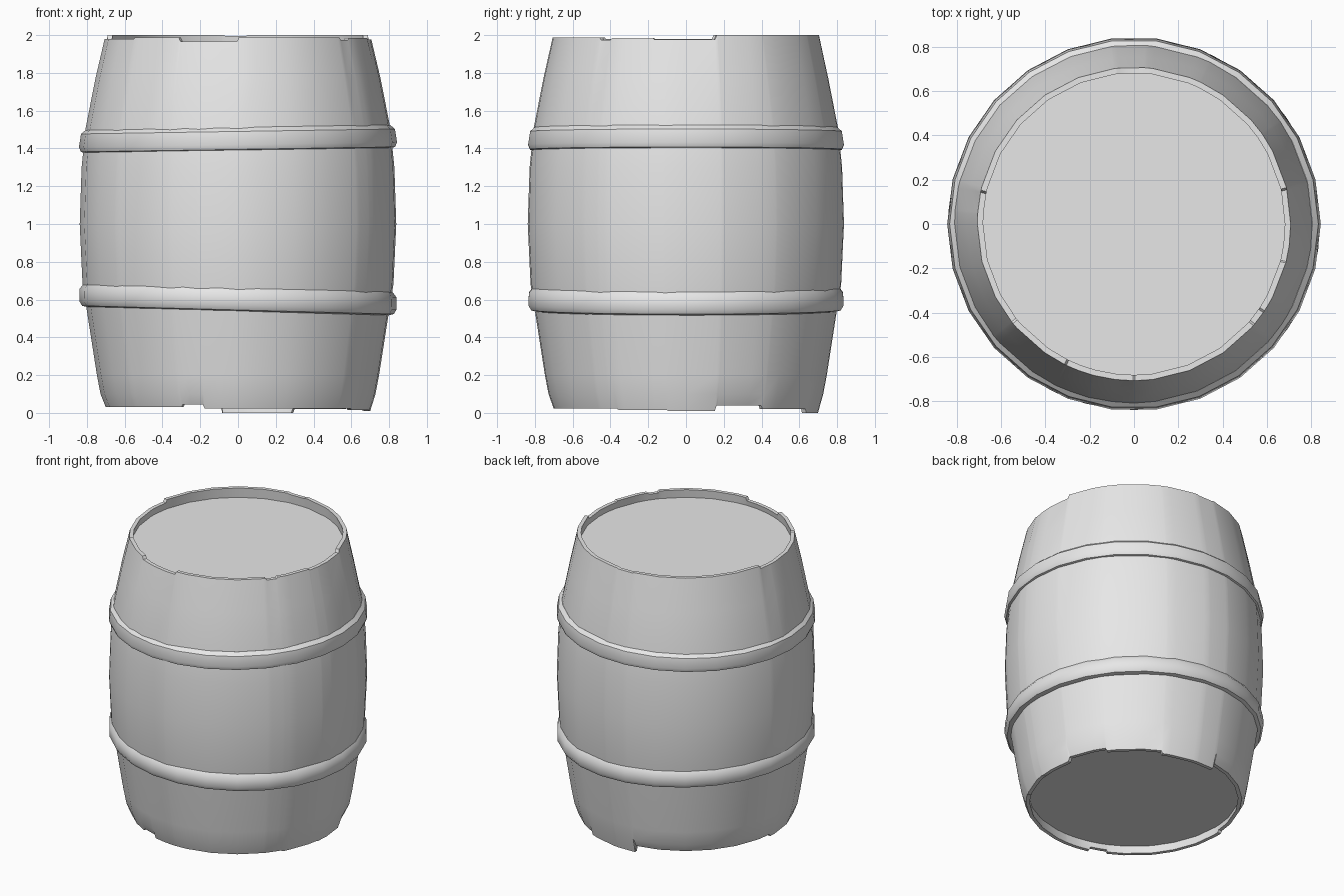
import bpy, bmesh
from math import cos, sin, radians

cube = bpy.data.objects.get("Cube")
if cube:
    bpy.data.objects.remove(cube, do_unlink=True)

grey = bpy.data.materials.new("plain grey")
grey.use_nodes = True
grey.diffuse_color = (0.8, 0.8, 0.8, 1)
grey.node_tree.nodes["Principled BSDF"].inputs["Base Color"].default_value = grey.diffuse_color

SIDES = 26
# Chipped rims: (start angle in degrees, rim height up to the next start)
TOP_CHIPS = [(0, 1.977), (13, 2.0), (86, 1.995), (96, 2.0), (168, 1.98), (219, 1.988),
             (244, 1.967), (270, 1.988), (320, 1.975), (326, 1.985), (346, 1.977)]
BOTTOM_CHIPS = [(0, 0.01), (13, 0.04), (35, 0.02), (65, 0.0), (97, 0.045), (176, 0.03),
                (245, 0.045), (255, 0.022), (329, 0.015), (352, 0.01)]


def rim_height(chips, angle):
    return [z for start, z in chips if start <= angle][-1]


def finish(name, bm):
    bmesh.ops.recalc_face_normals(bm, faces=bm.faces)
    mesh = bpy.data.meshes.new(name)
    bm.to_mesh(mesh)
    bm.free()
    mesh.materials.append(grey)
    obj = bpy.data.objects.new(name, mesh)
    bpy.context.collection.objects.link(obj)
    bpy.ops.object.select_all(action='DESELECT')
    obj.select_set(True)
    bpy.context.view_layer.objects.active = obj
    bpy.ops.object.shade_smooth_by_angle(angle=radians(35))
    return obj


def lathe(name, profile, angles, height, closed=False, capped=False):
    """Spin (radius, z) points; height(z, angle) gives each point's final z."""
    bm = bmesh.new()
    rings = [[bm.verts.new((r * cos(radians(a)), r * sin(radians(a)), height(z, a)))
              for a in angles] for r, z in profile]
    pairs = list(zip(rings, rings[1:]))
    if closed:
        pairs.append((rings[-1], rings[0]))
    n = len(angles)
    for low, high in pairs:
        for i in range(n):
            j = (i + 1) % n
            bm.faces.new((low[i], low[j], high[j], high[i]))
    if capped:
        bm.faces.new(rings[0])
        bm.faces.new(rings[-1])
    return finish(name, bm)


# Barrel body: recessed heads, thin chipped rims and bulging wall
regular = [360 * i / SIDES for i in range(SIDES)]
steps = [s + d for s, _ in TOP_CHIPS + BOTTOM_CHIPS if s for d in (-0.4, 0.4)]
body_angles = sorted(set(regular + steps))


def body_height(z, angle):
    if z == "top":
        return rim_height(TOP_CHIPS, angle)
    if z == "bottom":
        return rim_height(BOTTOM_CHIPS, angle)
    return z


wall = [(0.685, 0.09), (0.675, "bottom"), (0.70, "bottom"), (0.728, 0.10), (0.747, 0.2),
        (0.80, 0.54), (0.823, 0.68), (0.838, 1.0), (0.828, 1.3), (0.808, 1.5),
        (0.755, 1.77), (0.706, "top"), (0.68, "top"), (0.687, 1.93)]
lathe("barrel_body", wall, body_angles, body_height, capped=True)

# Hoops: slightly tilted bands with rounded edges
lower_band = [(0.78, 0.06), (0.818, 0.062), (0.838, 0.035), (0.84, -0.03),
              (0.825, -0.055), (0.795, -0.062), (0.78, -0.06)]
upper_band = [(0.78, 0.06), (0.805, 0.062), (0.831, 0.04), (0.842, -0.03),
              (0.832, -0.055), (0.815, -0.06), (0.78, -0.06)]
for name, band, centre, tilt in (("lower_hoop", lower_band, 0.6, -0.022),
                                 ("upper_hoop", upper_band, 1.45, 0.013)):
    lathe(name, band, regular,
          lambda z, a, c=centre, t=tilt: c + z + t * cos(radians(a)), closed=True)
